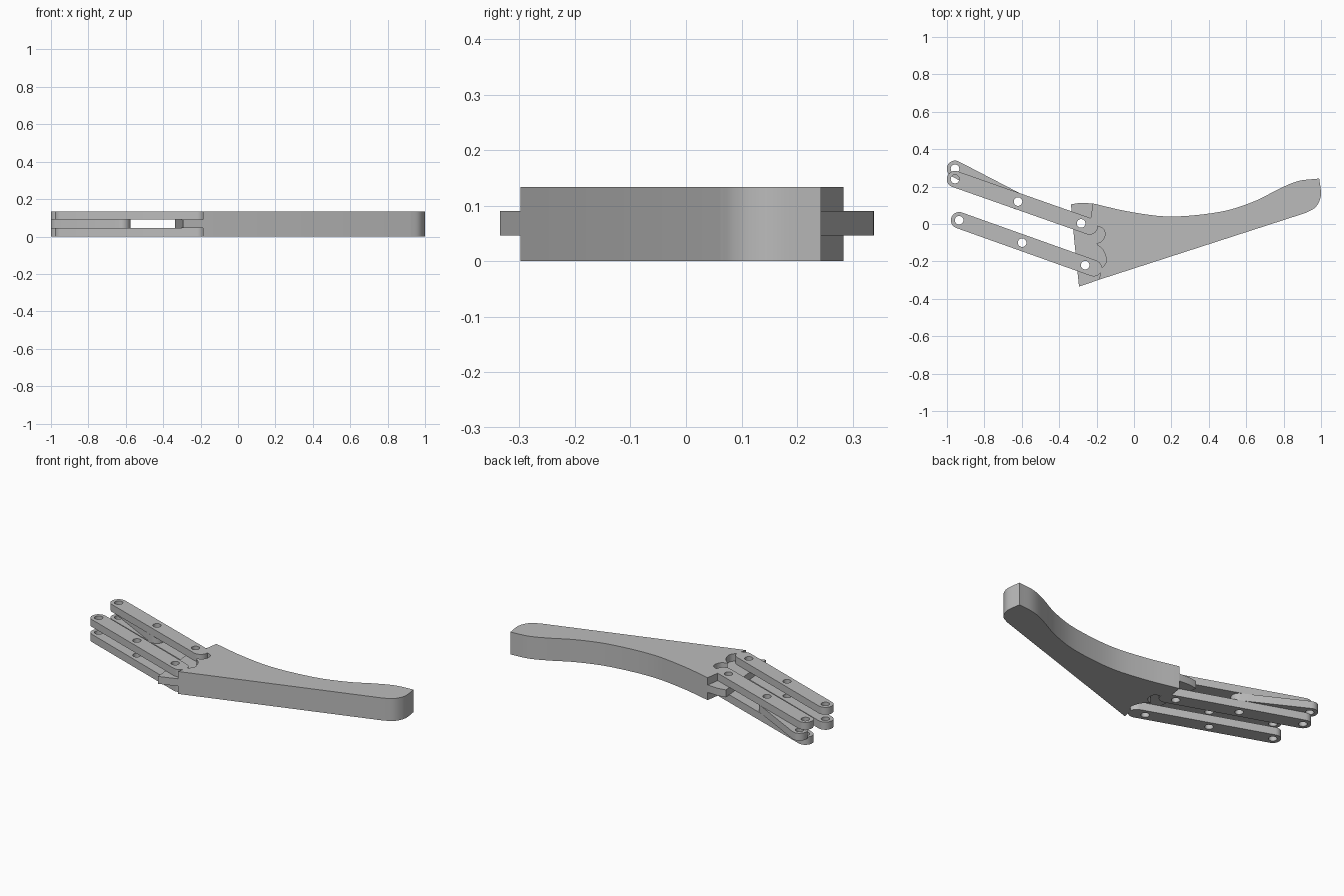
import bpy, bmesh, math
from mathutils import Vector, geometry

cube = bpy.data.objects.get("Cube")
if cube:
    bpy.data.objects.remove(cube, do_unlink=True)

grey = bpy.data.materials.new("plain grey")
grey.use_nodes = True
grey.diffuse_color = (0.5, 0.5, 0.5, 1)
grey.node_tree.nodes["Principled BSDF"].inputs["Base Color"].default_value = (0.5, 0.5, 0.5, 1)

Z0, Z1, Z2, Z3 = 0, 0.046, 0.09, 0.134   # layer heights
R, HOLE = 0.044, 0.023                   # link end and pin hole radii


def smooth(points, steps=6):
    """Catmull-Rom curve through the points."""
    p = [Vector(q) for q in points]
    p = [2 * p[0] - p[1]] + p + [2 * p[-1] - p[-2]]
    out = []
    for a, b, c, d in zip(p, p[1:], p[2:], p[3:]):
        for i in range(steps):
            t = i / steps
            out.append(0.5 * (2 * b + (c - a) * t + (2 * a - 5 * b + 4 * c - d) * t ** 2
                              + (3 * b - a - 3 * c + d) * t ** 3))
    return out + [p[-2]]


def arc(centre, radius, start, sweep, n):
    return [Vector(centre) + radius * Vector((math.cos(start + sweep * i / n), math.sin(start + sweep * i / n)))
            for i in range(n + 1)]


def plate(name, outline, holes, z0, z1):
    """Extrude a flat outline with round holes from z0 to z1."""
    curve = bpy.data.curves.new(name, "CURVE")
    curve.dimensions, curve.fill_mode, curve.extrude = "2D", "BOTH", (z1 - z0) / 2
    loops = [outline] + [arc(h, HOLE, 0, math.tau, 24)[:-1] for h in holes]
    for loop in loops:
        spline = curve.splines.new("POLY")
        spline.points.add(len(loop) - 1)
        for point, co in zip(spline.points, loop):
            point.co = (co[0], co[1], 0, 1)
        spline.use_cyclic_u = True
    temp = bpy.data.objects.new(name + " outline", curve)
    bpy.context.collection.objects.link(temp)
    bpy.context.view_layer.update()
    mesh = bpy.data.meshes.new_from_object(temp.evaluated_get(bpy.context.evaluated_depsgraph_get()))
    bpy.data.objects.remove(temp, do_unlink=True)

    bm = bmesh.new()
    bm.from_mesh(mesh)
    bmesh.ops.remove_doubles(bm, verts=bm.verts, dist=0.0005)
    bmesh.ops.recalc_face_normals(bm, faces=bm.faces)
    bmesh.ops.translate(bm, verts=bm.verts, vec=(0, 0, (z0 + z1) / 2))
    bm.to_mesh(mesh)
    bm.free()
    mesh.materials.clear()
    mesh.materials.append(grey)
    obj = bpy.data.objects.new(name, mesh)
    bpy.context.collection.objects.link(obj)
    bpy.ops.object.select_all(action="DESELECT")
    obj.select_set(True)
    bpy.context.view_layer.objects.active = obj
    bpy.ops.object.shade_smooth_by_angle(angle=math.radians(30))
    return obj


def link(name, start, end, holes, z0, z1):
    """Bar with round ends."""
    d = Vector(end) - Vector(start)
    a = math.atan2(d.y, d.x)
    outline = arc(start, R, a + math.pi / 2, math.pi, 14) + arc(end, R, a - math.pi / 2, math.pi, 14)
    plate(name, outline, holes, z0, z1)


# Pin positions of the two parallel link pairs
back_pins = [(-0.957, 0.24), (-0.62, 0.12), (-0.283, 0.003)]
front_pins = [(-0.935, 0.02), (-0.598, -0.10), (-0.261, -0.22)]

# Scalloped end of the handle, from its back corner to its front corner
scallop = [Vector((-0.22, 0.11)), Vector((-0.232, 0.03))]
scallop += smooth([(-0.205, 0.017), (-0.195, -0.01), (-0.165, -0.025), (-0.155, -0.055),
                   (-0.168, -0.088), (-0.2, -0.105)], 4)
scallop += smooth([(-0.196, -0.112), (-0.165, -0.14), (-0.147, -0.195), (-0.168, -0.23), (-0.186, -0.235)], 4)
scallop += [Vector((-0.18, -0.265)), Vector((-0.187, -0.298))]

# Handle with curved back edge and rounded tip
tip = smooth([(0.92, 0.06), (0.965, 0.085), (0.99, 0.12), (1.0, 0.165), (0.99, 0.243)])
back_edge = smooth([(0.99, 0.243), (0.88, 0.23), (0.78, 0.19), (0.64, 0.12), (0.46, 0.065),
                    (0.2, 0.04), (-0.02, 0.065), (-0.22, 0.11)])
plate("handle", scallop + tip + back_edge[1:-1], [], Z0, Z3)

# Thin tongue between the links
tongue = [(-0.294, -0.335), (-0.318, -0.1), (-0.337, 0.105), (-0.29, 0.113)] + scallop
plate("tongue", tongue, [back_pins[2], front_pins[2]], Z1, Z2)

# Paired links above and below the tongue
for side, pins in (("back", back_pins), ("front", front_pins)):
    reach = (Vector(pins[2]) - Vector(pins[0])).normalized() * 0.048
    for level, z0, z1 in (("lower", Z0, Z1), ("upper", Z2, Z3)):
        link(f"{side}_{level}_link", pins[0], Vector(pins[2]) + reach, pins, z0, z1)

# Short bar pivoting between the back links
pivot = (-0.957, 0.295)
link("middle_bar", pivot, back_pins[1], [pivot, back_pins[1]], Z1, Z2)
